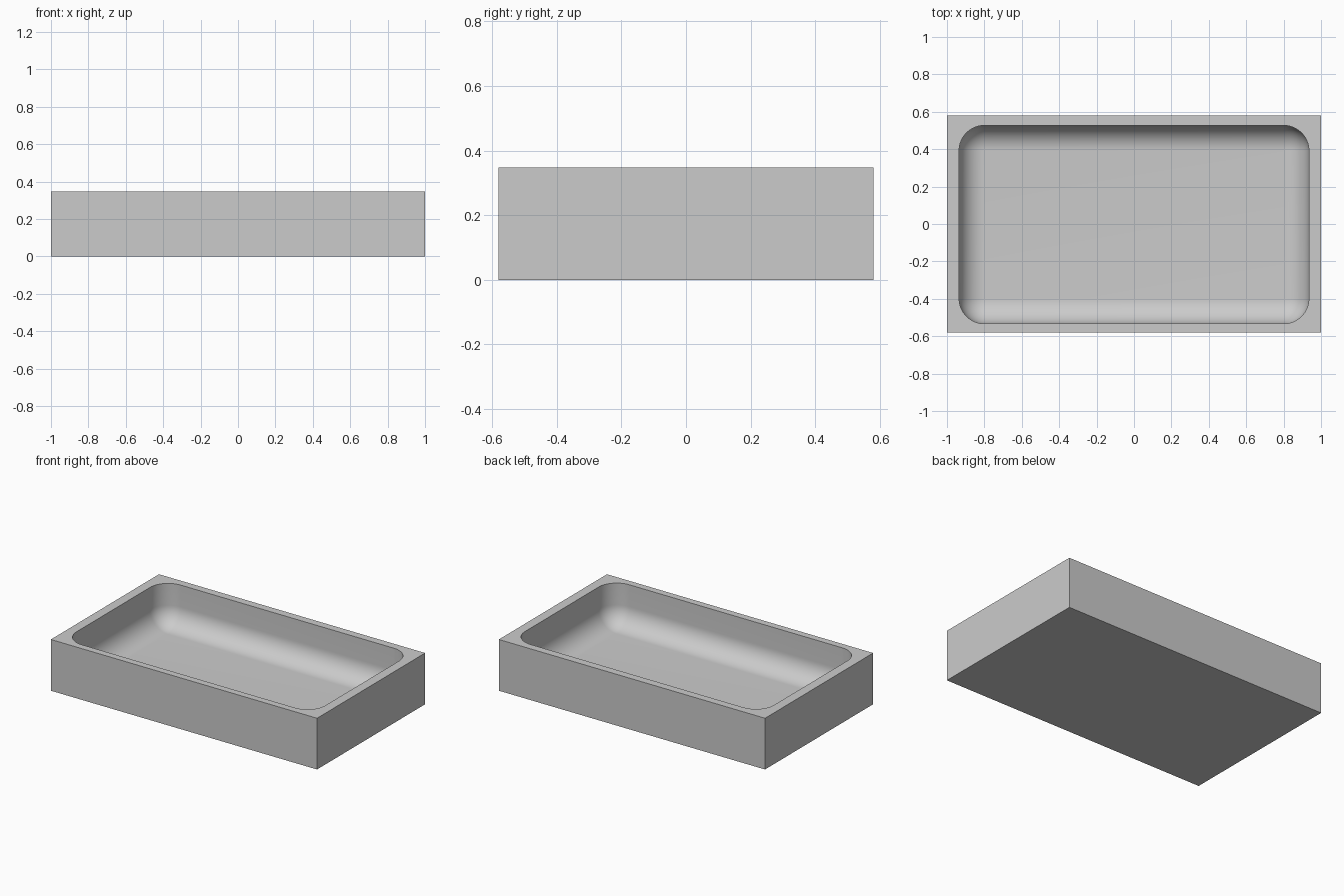
import bpy
import bmesh
from math import cos, sin, pi

if "Cube" in bpy.data.objects:
    bpy.data.objects.remove(bpy.data.objects["Cube"], do_unlink=True)

HALF_X, HALF_Y, HEIGHT = 1.0, 0.58, 0.348
IN_X, IN_Y, IN_SHIFT = 0.935, 0.53, -0.003   # basin opening
RADIUS, FLOOR = 0.135, 0.065                 # corner and bottom rounding
STEPS = 16
CORNERS = [(1, 1), (-1, 1), (-1, -1), (1, -1)]

grey = bpy.data.materials.new("plain grey")
grey.use_nodes = True
colour = (0.6, 0.6, 0.6, 1)
grey.diffuse_color = colour
grey.node_tree.nodes["Principled BSDF"].inputs["Base Color"].default_value = colour

bm = bmesh.new()


def box_ring(z):
    return [bm.verts.new((sx * HALF_X, sy * HALF_Y, z)) for sx, sy in CORNERS]


def basin_ring(radius, z):
    """Rounded rectangle whose corner centres stay fixed."""
    ring = []
    for c, (sx, sy) in enumerate(CORNERS):
        for i in range(STEPS + 1):
            a = (c + i / STEPS) * pi / 2
            ring.append(bm.verts.new((sx * (IN_X - RADIUS) + radius * cos(a),
                                      sy * (IN_Y - RADIUS) + radius * sin(a) + IN_SHIFT, z)))
    return ring


def join(a, b):
    for i in range(len(a)):
        j = (i + 1) % len(a)
        bm.faces.new((a[i], a[j], b[j], b[i]))


# Outer box: base and four walls
bottom, top = box_ring(0), box_ring(HEIGHT)
bm.faces.new(bottom[::-1])
join(bottom, top)

# Basin: straight wall, then a quarter-round down to the floor
rings = [basin_ring(RADIUS, HEIGHT)]
for i in range(STEPS + 1):
    t = i / STEPS * pi / 2
    rings.append(basin_ring(RADIUS * cos(t), FLOOR + RADIUS * (1 - sin(t))))
for upper, lower in zip(rings, rings[1:]):
    join(upper, lower)
bm.faces.new(rings[-1][::STEPS + 1])

# Flat rim: a fan at each corner, a strip along each side
rim = rings[0]
for k in range(len(rim)):
    n = (k + 1) % len(rim)
    c, d = k // (STEPS + 1), n // (STEPS + 1)
    if c == d:
        bm.faces.new((top[c], rim[n], rim[k]))
    else:
        bm.faces.new((top[c], top[d], rim[n], rim[k]))

bmesh.ops.remove_doubles(bm, verts=bm.verts[:], dist=0.0001)
bmesh.ops.recalc_face_normals(bm, faces=bm.faces[:])
mesh = bpy.data.meshes.new("tray")
bm.to_mesh(mesh)
bm.free()
mesh.materials.append(grey)

tray = bpy.data.objects.new("tray", mesh)
bpy.context.collection.objects.link(tray)
bpy.ops.object.select_all(action='DESELECT')
tray.select_set(True)
bpy.context.view_layer.objects.active = tray
bpy.ops.object.shade_smooth_by_angle(angle=pi / 6)
